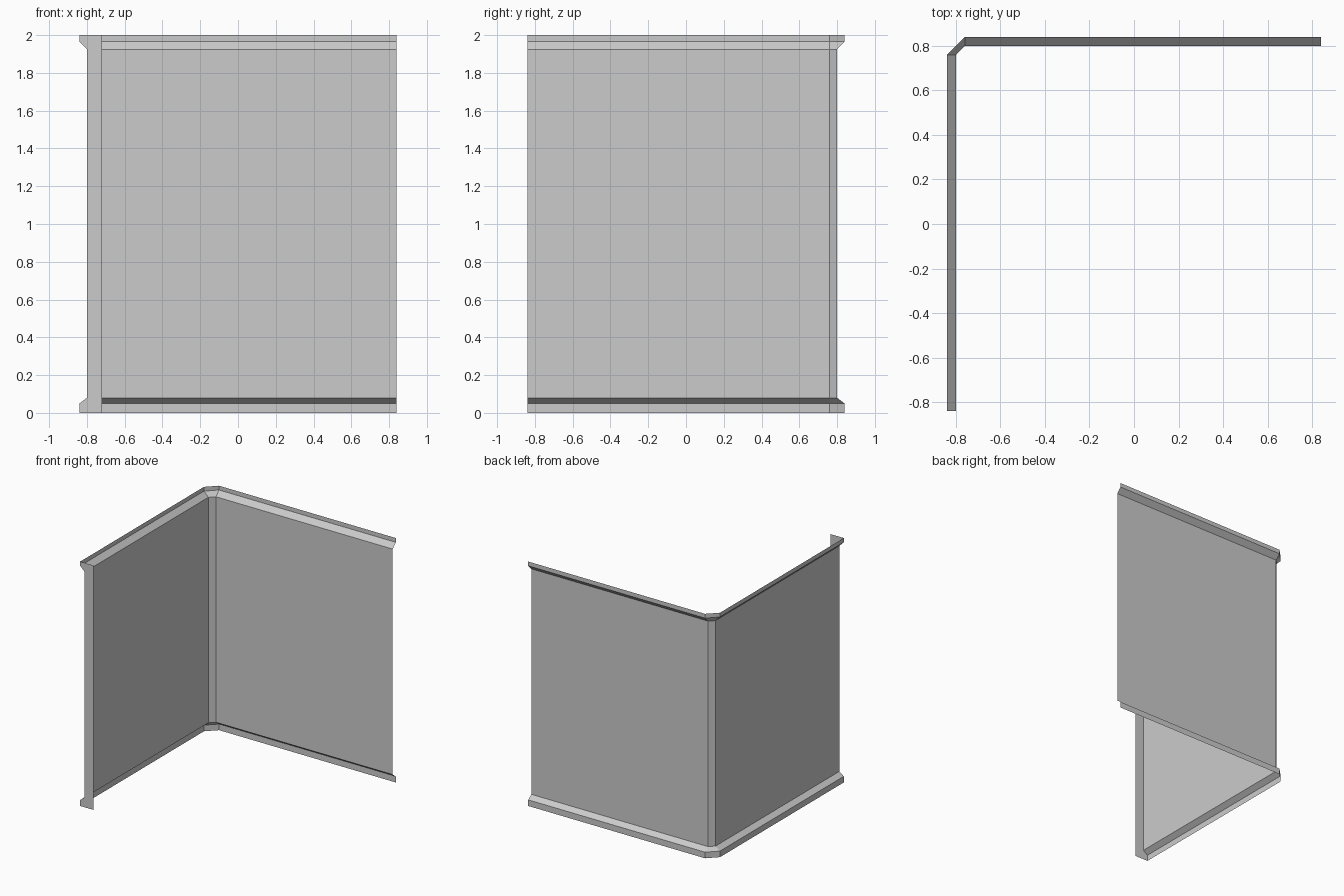
import bpy

if "Cube" in bpy.data.objects:
    bpy.data.objects.remove(bpy.data.objects["Cube"])

# Wall cross-section: (outward distance from centre, height)
PROFILE = [(0.84, 0.0), (0.84, 0.05), (0.80, 0.08),
           (0.80, 1.925), (0.84, 1.965), (0.84, 2.0)]
END = 0.84      # how far each wall runs
BEVEL = 0.76    # where the corner chamfer starts
CAP_IN = -0.72  # inner edge of the end cap


def add_mesh(name, verts, faces):
    mesh = bpy.data.meshes.new(name)
    mesh.from_pydata(verts, [], faces)
    mesh.update()
    obj = bpy.data.objects.new(name, mesh)
    bpy.context.collection.objects.link(obj)
    return obj


def plan(d):
    """L-shaped path with a chamfered corner at outward distance d."""
    return [(-d, -END), (-d, BEVEL), (-BEVEL, d), (END, d)]


# Thin corner wall with flared skirting and cornice, swept along the path
verts = [(x, y, z) for d, z in PROFILE for x, y in plan(d)]
faces = []
for r in range(len(PROFILE) - 1):
    for c in range(3):
        a = r * 4 + c
        faces.append((a, a + 4, a + 5, a + 1))
add_mesh("corner_wall", verts, faces)

# Flat cap closing the front end of the left wall
outline = [(-d, -END, z) for d, z in PROFILE]
outline += [(CAP_IN, -END, 2.0), (CAP_IN, -END, 0.0)]
add_mesh("wall_end_cap", outline, [tuple(reversed(range(len(outline))))])
